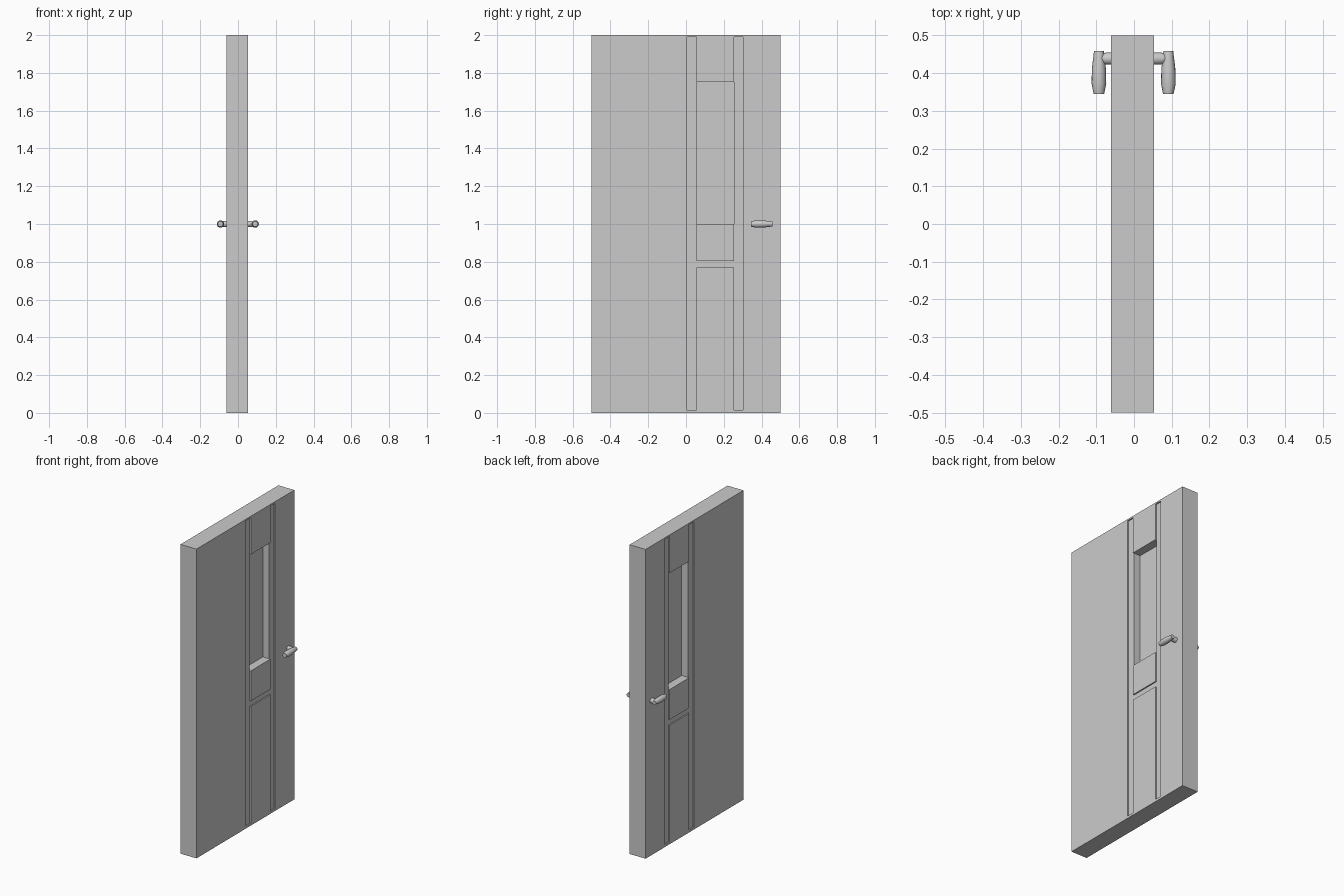
import bpy, bmesh, math
from mathutils import Matrix, Vector

if "Cube" in bpy.data.objects:
    bpy.data.objects.remove(bpy.data.objects["Cube"])

MID = -0.004     # x of the slab's centre plane
HALF = 0.057     # half thickness


def make_object(name, bm, origin):
    bmesh.ops.recalc_face_normals(bm, faces=bm.faces)
    mesh = bpy.data.meshes.new(name)
    bm.to_mesh(mesh)
    bm.free()
    ob = bpy.data.objects.new(name, mesh)
    ob.location = origin
    bpy.context.collection.objects.link(ob)
    return ob


def box(name, x, y, z, origin=(MID, 0, 0)):
    bm = bmesh.new()
    size = [b - a for a, b in (x, y, z)]
    centre = Vector([(a + b) / 2 for a, b in (x, y, z)])
    bmesh.ops.create_cube(bm, size=1, matrix=Matrix.Translation(centre) @ Matrix.Diagonal((*size, 1)))
    return make_object(name, bm, origin)


def mirror_x(ob):
    ob.modifiers.new("both_sides", 'MIRROR').use_axis[0] = True


def lathe(bm, profile, matrix, sides=16):
    """Capped solid of revolution from (distance along axis, radius) pairs."""
    rings = []
    for t, r in profile:
        rings.append([bm.verts.new(matrix @ Vector((r * math.cos(a), r * math.sin(a), t)))
                      for a in (2 * math.pi * i / sides for i in range(sides))])
    for lo, hi in zip(rings, rings[1:]):
        for i in range(sides):
            j = (i + 1) % sides
            bm.faces.new((lo[i], lo[j], hi[j], hi[i]))
    bm.faces.new(rings[0])
    bm.faces.new(rings[-1])


# Door slab
door = box("door_slab", (-HALF, HALF), (-0.5, 0.5), (0, 2))

# Shallow H-shaped grooves and window recesses, cut into both faces
GROOVE = HALF - 0.008
cuts = [
    ("groove_left_cutter", GROOVE, (0.005, 0.055), (0.015, 1.99)),
    ("groove_right_cutter", GROOVE, (0.255, 0.302), (0.015, 1.99)),
    ("groove_cross_cutter", GROOVE, (0.04, 0.27), (0.77, 0.805)),
    ("window_cutter", 0.003, (0.055, 0.255), (1.0, 1.753)),
]
for name, depth, y, z in cuts:
    cutter = box(name, (depth, HALF + 0.05), y, z)
    mirror_x(cutter)
    cutter.hide_render = True
    cutter.display_type = 'WIRE'
    mod = door.modifiers.new(name, 'BOOLEAN')
    mod.operation = 'DIFFERENCE'
    mod.solver = 'EXACT'
    mod.object = cutter

# Lever handles: tapered grip along y, stem along x into the door
bm = bmesh.new()
along_y = Matrix.Translation((0.092, 0, 1)) @ Matrix.Rotation(-math.pi / 2, 4, 'X')
lathe(bm, [(0.345, 0.014), (0.372, 0.0195), (0.412, 0.0185), (0.458, 0.013)], along_y)
along_x = Matrix.Translation((0, 0.438, 1)) @ Matrix.Rotation(math.pi / 2, 4, 'Y')
lathe(bm, [(0.04, 0.016), (0.074, 0.016), (0.09, 0.01)], along_x)
handle = make_object("lever_handles", bm, (-0.001, 0, 0))
mirror_x(handle)
bpy.ops.object.select_all(action='DESELECT')
handle.select_set(True)
bpy.context.view_layer.objects.active = handle
bpy.ops.object.shade_smooth_by_angle(angle=math.radians(30))
